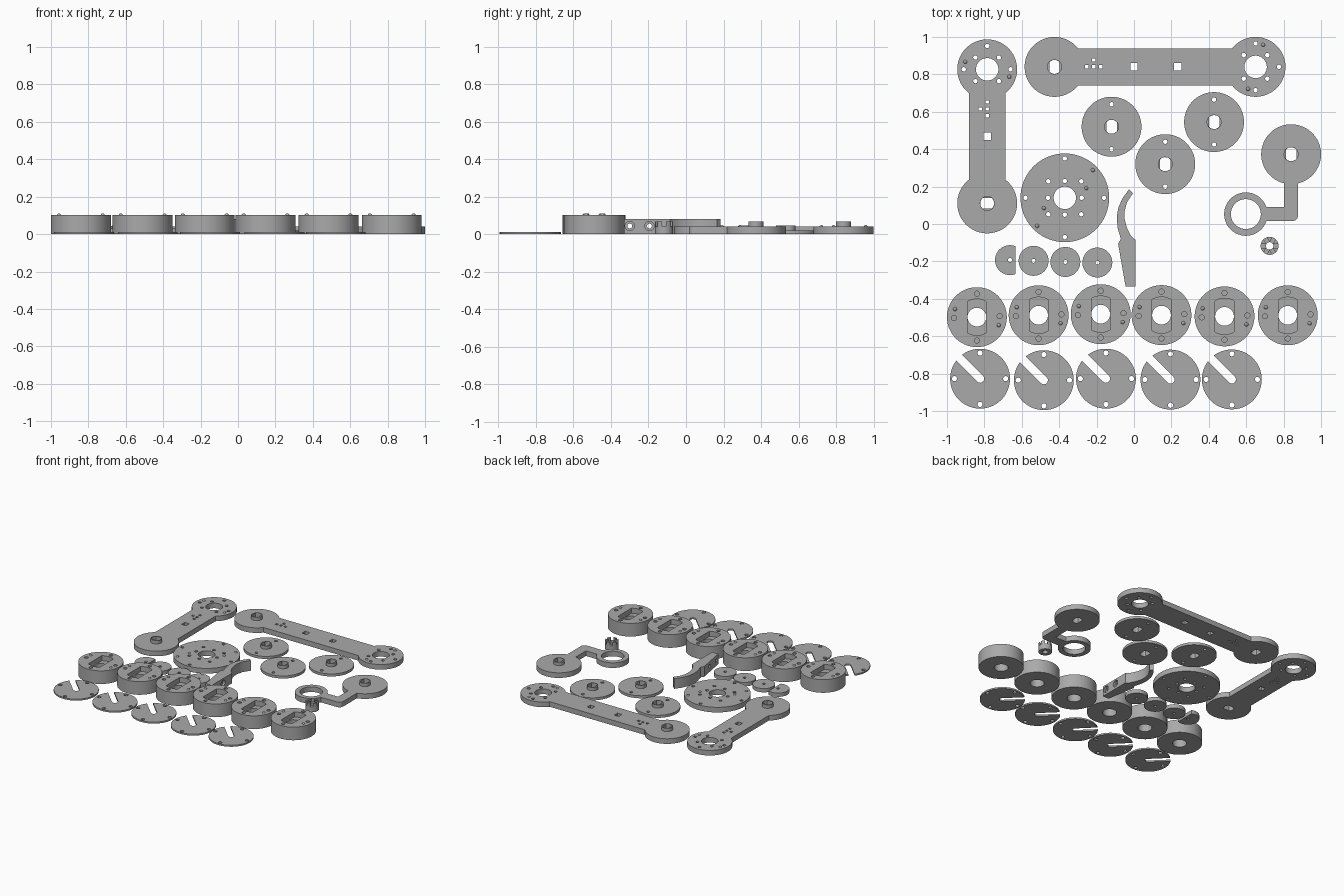
import bpy, bmesh, math
from mathutils import Matrix, Vector

if "Cube" in bpy.data.objects:
    bpy.data.objects.remove(bpy.data.objects["Cube"])

grey = bpy.data.materials.new("plain grey plastic")
grey.diffuse_color = (0.4, 0.4, 0.4, 1)
grey.use_nodes = True
grey.node_tree.nodes["Principled BSDF"].inputs["Base Color"].default_value = grey.diffuse_color


def circle(x, y, r, n=48, flat=None):
    """Circle outline; flat clamps it to a double-D of that half width."""
    pts = []
    for i in range(n):
        a = 2 * math.pi * (i + 0.5) / n
        px = r * math.cos(a)
        if flat is None:
            pts.append((x + px, y + r * math.sin(a)))
        elif abs(px) < flat:
            pts.append((x + px, y + r * math.sin(a)))
        elif abs(r * math.sin(a)) < math.sqrt(r * r - flat * flat):
            continue
    return pts


def rect(x0, x1, y0, y1):
    return [(x0, y0), (x1, y0), (x1, y1), (x0, y1)]


def solid(name, outlines, z0, z1, matrix=None):
    """Extrude one or more separate outlines into one object."""
    bm = bmesh.new()
    for pts in outlines:
        lo = [bm.verts.new((x, y, z0)) for x, y in pts]
        hi = [bm.verts.new((x, y, z1)) for x, y in pts]
        bm.faces.new(lo[::-1])
        bm.faces.new(hi)
        for i in range(len(pts)):
            j = (i + 1) % len(pts)
            bm.faces.new((lo[i], lo[j], hi[j], hi[i]))
    bmesh.ops.recalc_face_normals(bm, faces=bm.faces)
    if matrix:
        bm.transform(matrix)
    me = bpy.data.meshes.new(name)
    bm.to_mesh(me)
    bm.free()
    me.materials.append(grey)
    ob = bpy.data.objects.new(name, me)
    bpy.context.collection.objects.link(ob)
    return ob


def combine(ob, other, op):
    mod = ob.modifiers.new("combine", 'BOOLEAN')
    mod.operation, mod.solver, mod.object = op, 'EXACT', other
    bpy.context.view_layer.update()
    me = bpy.data.meshes.new_from_object(ob.evaluated_get(bpy.context.evaluated_depsgraph_get()))
    ob.modifiers.clear()
    ob.data = me
    bpy.data.objects.remove(other)


def add(ob, outlines, z0, z1):
    combine(ob, solid("extra", outlines, z0, z1), 'UNION')


def cut(ob, outlines, z0=-0.1, z1=0.3, matrix=None):
    combine(ob, solid("cutter", outlines, z0, z1, matrix), 'DIFFERENCE')


def holes(cx, cy, offsets, r=0.012):
    return [circle(cx + dx, cy + dy, r, 12) for dx, dy in offsets]


def pins(name, cx, cy, offsets, z):
    """Small domed locating pins."""
    bm = bmesh.new()
    for dx, dy in offsets:
        bmesh.ops.create_uvsphere(bm, u_segments=12, v_segments=8, radius=0.011,
                                  matrix=Matrix.Translation((cx + dx, cy + dy, z - 0.003)))
    me = bpy.data.meshes.new(name)
    bm.to_mesh(me)
    bm.free()
    me.materials.append(grey)
    bpy.context.collection.objects.link(bpy.data.objects.new(name, me))


def collar(ob, x, y, z0, z1, extra=()):
    """Raised hub with a double-D bore through the part."""
    add(ob, [circle(x, y, 0.04)], z0 - 0.01, z1)
    cut(ob, [circle(x, y, 0.037, 48, 0.028)] + list(extra))


R, T = 0.16, 0.04


# Arms: hub disc, bar and bolt-circle disc, drawn along +x then turned
def arm(name, hub, length, turn, squares, cluster):
    ob = solid(name, [circle(0, 0, R, 64)], 0, T)
    add(ob, [rect(0, length, -0.0985, 0.0985)], 0, T)
    add(ob, [circle(length, 0, R, 64)], 0, T)
    s = 0.063
    bolts = [(0.125, 0), (0, 0.125), (0, -0.125), (s, s), (-s, s), (s, -s), (-s, -s)]
    cuts = holes(length, 0, bolts) + [circle(length, 0, 0.06)]
    cuts += [rect(x - 0.02, x + 0.02, -0.02, 0.02) for x in squares]
    cuts += [rect(cluster + dx - 0.009, cluster + dx + 0.009, dy - 0.009, dy + 0.009)
             for dx, dy in ((-0.037, 0), (0, 0), (0.037, 0), (0, 0.037))]
    collar(ob, 0, 0, T, 0.067, cuts)
    m = Matrix.Translation((hub[0], hub[1], 0)) @ Matrix.Rotation(turn, 4, 'Z')
    ob.data.transform(m)
    end = m @ Vector((length, 0, 0))
    offs = [m.to_3x3() @ Vector(v) for v in ((0.04, 0.118, 0), (-0.04, -0.118, 0))]
    pins(name + "_pins", end.x, end.y, [(v.x, v.y) for v in offs], T)


arm("long_arm", (-0.425, 0.84), 1.075, 0, (0.425, 0.66), 0.21)
arm("short_arm", (-0.785, 0.11), 0.717, math.pi / 2, (0.36,), 0.505)

# Thin hub discs
for x, y in ((-0.12, 0.52), (0.167, 0.32), (0.428, 0.545)):
    ob = solid("hub_disc", [circle(x, y, R, 64)], 0, 0.02)
    collar(ob, x, y, 0.02, 0.046, holes(x, y, [(0, 0.12), (0, -0.12)]))

# Large base disc
bx, by = -0.37, 0.14
base = solid("base_disc", [circle(bx, by, 0.237, 80)], 0, T)
ring = [(r * math.cos(a), r * math.sin(a)) for r in (0.09, 0.21)
        for a in (0, math.pi / 2, math.pi, math.pi * 1.5)]
ring += [(sx * 0.088, sy * 0.088) for sx in (-1, 1) for sy in (-1, 1)]
cut(base, holes(bx, by, ring) + [circle(bx, by, 0.06)])
pins("base_pins", bx, by, [(0.15, 0.148), (0.115, 0.052), (-0.112, -0.055), (-0.148, -0.15)], T)

# Crank: hub disc, bent bar with rounded corner, open ring
crank = solid("crank", [circle(0.84, 0.373, R, 64)], 0, T)
bend = [(0.803, 0.35), (0.803, 0.092), (0.6, 0.092), (0.6, 0.015)]
bend += [(0.845 + 0.033 * math.sin(a), 0.048 - 0.033 * math.cos(a))
         for a in (i * math.pi / 12 for i in range(7))] + [(0.878, 0.35)]
add(crank, [bend], 0, T)
add(crank, [circle(0.598, 0.053, 0.116, 64)], 0, T)
collar(crank, 0.84, 0.373, T, 0.067, [circle(0.598, 0.053, 0.08, 64)])

# Curved claw finger with two cross bores
profile = [(-0.027, 0.185), (-0.06, 0.14), (-0.083, 0.09), (-0.092, 0.04), (-0.088, -0.02),
           (-0.07, -0.08), (-0.085, -0.105), (-0.045, -0.335), (0.008, -0.335), (0.008, -0.085),
           (-0.015, -0.065), (-0.038, -0.02), (-0.05, 0.025), (-0.051, 0.065), (-0.038, 0.115),
           (-0.005, 0.165)]
claw = solid("claw_finger", [profile], 0, 0.08)
side = Matrix.Rotation(math.pi / 2, 4, 'Z') @ Matrix.Rotation(math.pi / 2, 4, 'X')
bores = (-0.3, -0.195)
cut(claw, [circle(y, 0.043, 0.013, 16) for y in bores], -0.2, 0.2, side)
cut(claw, [circle(y, 0.043, 0.025, 24) for y in bores], -0.01, 0.2, side)

# Crown-toothed bushing
gx, gy = 0.725, -0.117
bush = solid("toothed_bushing", [circle(gx, gy, 0.048)], 0, 0.068)
cut(bush, [circle(gx, gy, 0.02, 24)])
for i in range(3):
    turn = Matrix.Translation((gx, gy, 0)) @ Matrix.Rotation(i * math.pi / 3, 4, 'Z')
    cut(bush, [rect(-0.06, 0.06, -0.01, 0.01)], 0.042, 0.1, turn)

# Small spacers, one trimmed flat
for i, (x, y) in enumerate(((-0.663, -0.193), (-0.537, -0.197), (-0.367, -0.203), (-0.196, -0.206))):
    ob = solid("spacer", [circle(x, y, 0.08)], 0, 0.03)
    cut(ob, [circle(x, y, 0.011, 12)])
    if i == 0:
        cut(ob, [rect(x + 0.03, x + 0.2, y - 0.2, y + 0.2)])

# Thick housings with a pocket, bore, blind holes and pins
H = 0.103
for x, y in ((-0.84, -0.498), (-0.51, -0.488), (-0.178, -0.482),
             (0.147, -0.487), (0.484, -0.494), (0.822, -0.488)):
    ob = solid("housing", [circle(x, y, R, 64)], 0, H)
    blind = holes(x, y, [(0, 0.125), (0, -0.125), (-0.122, -0.005), (0.122, 0.005)], 0.014)
    cut(ob, [circle(x, y, 0.097, 64, 0.053)] + blind, H - 0.04, 0.3)
    cut(ob, [circle(x, y, 0.05)])
    pins("housing_pins", x, y, [(-0.117, 0.043), (0.117, -0.043)], H)

# Thin slotted plates
for x, y in ((-0.823, -0.827), (-0.482, -0.835), (-0.15, -0.827), (0.195, -0.832), (0.523, -0.831)):
    ob = solid("slotted_plate", [circle(x, y, R, 64)], 0, 0.012)
    cut(ob, holes(x, y, [(0.137, 0), (-0.137, 0), (0, 0.137), (0, -0.137)], 0.014))
    slot = [(0.022 * math.cos(a), 0.022 * math.sin(a))
            for a in (-math.pi / 2 + i * math.pi / 8 for i in range(9))]
    slot += [(-0.25, 0.022), (-0.25, -0.022)]
    cut(ob, [slot], matrix=Matrix.Translation((x, y, 0)) @ Matrix.Rotation(-math.pi / 4, 4, 'Z'))

# Smooth round walls, keep edges crisp
for ob in bpy.context.collection.objects:
    for p in ob.data.polygons:
        p.use_smooth = True
    ob.data.set_sharp_from_angle(angle=math.radians(30))
